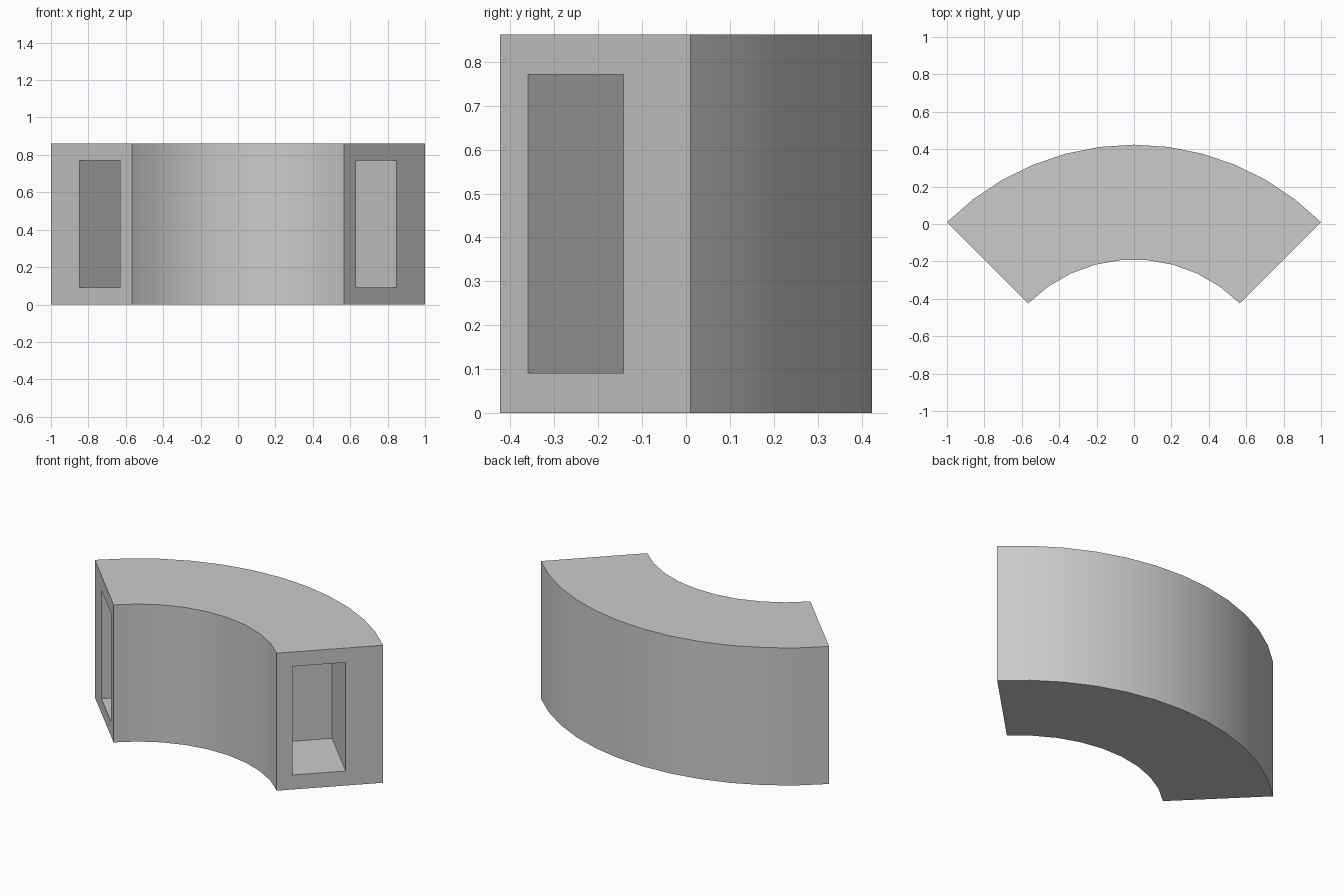
import bpy
import bmesh
from math import sin, cos, radians
from mathutils import Vector

cube = bpy.data.objects.get("Cube")
if cube:
    bpy.data.objects.remove(cube, do_unlink=True)

CENTRE = Vector((0, -0.99, 0))
INNER, OUTER, HEIGHT = 0.80, 1.414, 0.862
WALL = 0.091             # wall around the socket on three sides
SOCKET_OUTER = 1.198     # radius of the socket's outer wall
DEPTH = 0.446
HALF_ANGLE = 45


def arc(radius, segments):
    """Points on an arc that opens to the front, from right to left."""
    angles = [radians(-HALF_ANGLE + 2 * HALF_ANGLE * i / segments)
              for i in range(segments + 1)]
    return [CENTRE + radius * Vector((sin(a), cos(a), 0)) for a in angles]


def directions(side):
    """Radial and outward-facing directions of one end."""
    a = radians(HALF_ANGLE)
    return Vector((side * sin(a), cos(a), 0)), Vector((side * cos(a), -sin(a), 0))


grey = bpy.data.materials.new("light grey")
grey.use_nodes = True
colour = (0.6, 0.6, 0.6, 1)
grey.diffuse_color = colour
grey.node_tree.nodes["Principled BSDF"].inputs["Base Color"].default_value = colour

# Curved solid: plan outline extruded upwards
bm = bmesh.new()
outline = arc(OUTER, 12) + arc(INNER, 9)[::-1]
base = bm.faces.new([bm.verts.new(p) for p in outline])
top = bmesh.ops.extrude_face_region(bm, geom=[base], use_keep_orig=True)
bmesh.ops.translate(bm, vec=(0, 0, HEIGHT),
                    verts=[v for v in top["geom"] if isinstance(v, bmesh.types.BMVert)])
bmesh.ops.recalc_face_normals(bm, faces=bm.faces[:])

# Straight rectangular socket sunk into each end
for side in (-1, 1):
    radial, outward = directions(side)
    bm.normal_update()
    end = max((f for f in bm.faces if f.normal.dot(outward) > 0.99),
              key=lambda f: f.calc_center_median().dot(outward))
    bmesh.ops.inset_individual(bm, faces=[end], thickness=WALL, use_even_offset=True)
    for v in end.verts:
        if (v.co - CENTRE).dot(radial) > (INNER + OUTER) / 2:
            v.co -= radial * (OUTER - WALL - SOCKET_OUTER)
    floor = bmesh.ops.extrude_discrete_faces(bm, faces=[end])["faces"][0]
    bmesh.ops.translate(bm, vec=-outward * DEPTH, verts=floor.verts[:])

mesh = bpy.data.meshes.new("curved_block")
bm.to_mesh(mesh)
bm.free()
mesh.materials.append(grey)
block = bpy.data.objects.new("curved_block", mesh)
bpy.context.collection.objects.link(block)

# Smooth curved walls with sharp edges
bpy.ops.object.select_all(action="DESELECT")
block.select_set(True)
bpy.context.view_layer.objects.active = block
bpy.ops.object.shade_smooth_by_angle(angle=radians(30))
